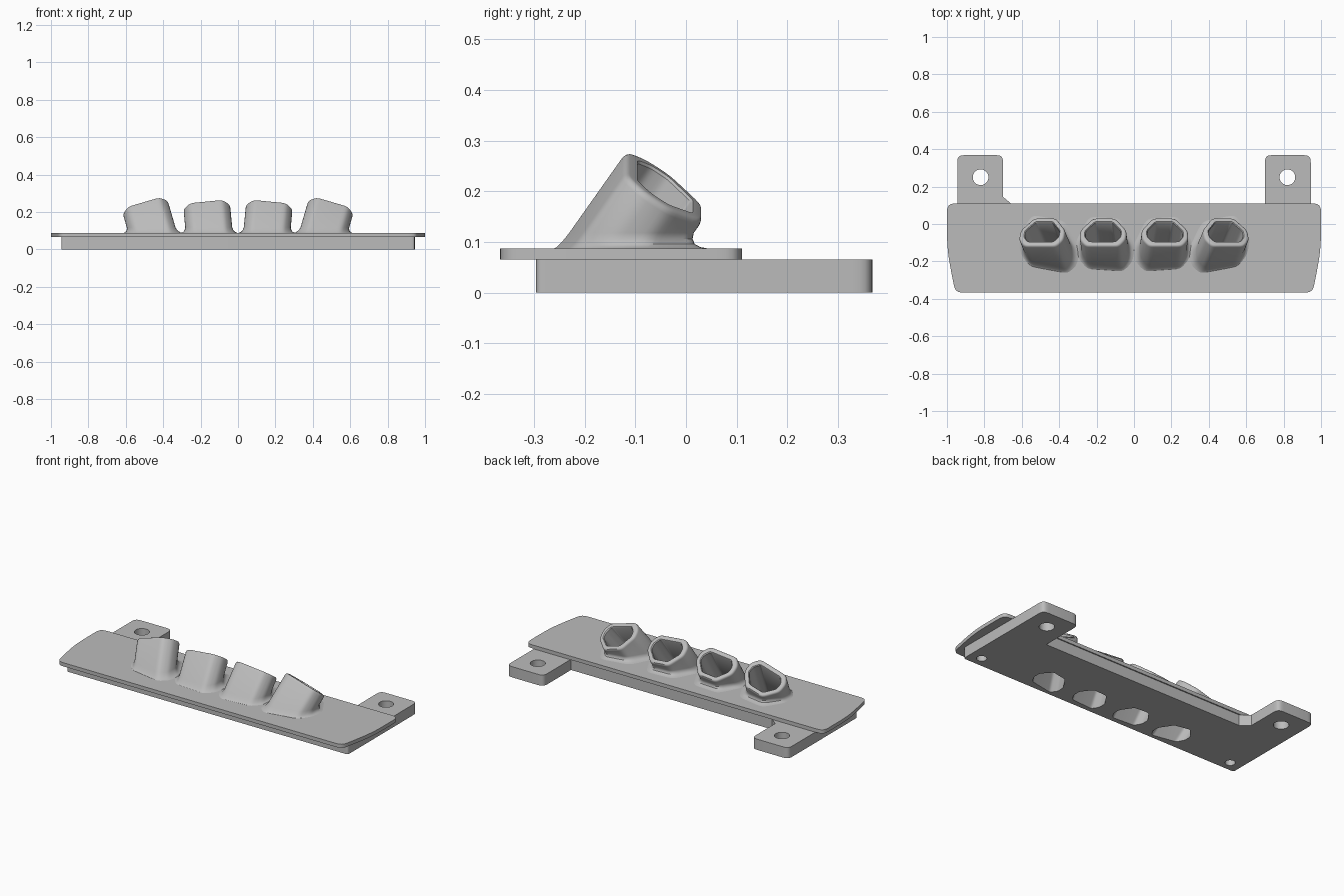
import bpy, bmesh
from mathutils import Vector

cube = bpy.data.objects.get("Cube")
if cube:
    bpy.data.objects.remove(cube, do_unlink=True)

grey = bpy.data.materials.new("plain_grey")
grey.use_nodes = True
grey.diffuse_color = (0.5, 0.5, 0.5, 1)
grey.node_tree.nodes["Principled BSDF"].inputs["Base Color"].default_value = (0.5, 0.5, 0.5, 1)

PLATE_TOP, PLATE_LOW = 0.087, 0.065


def rounded(corners, steps=6):
    """Outline from (x, y, trim) corners, each softened by a short curve."""
    pts = []
    for i, (x, y, r) in enumerate(corners):
        c = Vector((x, y))
        a = c + (Vector(corners[i - 1][:2]) - c).normalized() * r
        b = c + (Vector(corners[(i + 1) % len(corners)][:2]) - c).normalized() * r
        if r == 0:
            pts.append(c)
            continue
        for k in range(steps + 1):
            t = k / steps
            w = 0.586  # weight that makes a square corner circular
            k0, k1, k2 = (1 - t) ** 2, 2 * t * (1 - t) / w ** 0.65, t * t
            pts.append((a * k0 + c * k1 + b * k2) / (k0 + k1 + k2))
    return pts


def loft(name, rings, caps=True):
    """Skin a list of equal rings of 3D points."""
    bm = bmesh.new()
    rows = [[bm.verts.new(p) for p in ring] for ring in rings]
    n = len(rows[0])
    for lo, hi in zip(rows, rows[1:]):
        for i in range(n):
            j = (i + 1) % n
            bm.faces.new((lo[i], lo[j], hi[j], hi[i]))
    if caps:
        bm.faces.new(rows[0][::-1])
        bm.faces.new(rows[-1])
    bmesh.ops.recalc_face_normals(bm, faces=bm.faces)
    mesh = bpy.data.meshes.new(name)
    bm.to_mesh(mesh)
    bm.free()
    mesh.materials.append(grey)
    obj = bpy.data.objects.new(name, mesh)
    bpy.context.collection.objects.link(obj)
    return obj


def prism(name, outline, z0, z1):
    return loft(name, [[(p.x, p.y, z) for p in outline] for z in (z0, z1)])


def drill(name, x, y, radius, z1):
    circle = [Vector((x, y)) + Vector((radius, 0)) @ rot for rot in ROTATIONS]
    return prism(name, circle, -0.05, z1)


def activate(obj):
    bpy.ops.object.select_all(action="DESELECT")
    obj.select_set(True)
    bpy.context.view_layer.objects.active = obj


def cut(obj, cutters):
    activate(obj)
    for c in cutters:
        m = obj.modifiers.new("cut", "BOOLEAN")
        m.operation, m.solver, m.object = "DIFFERENCE", "EXACT", c
        bpy.ops.object.modifier_apply(modifier=m.name)


from mathutils import Matrix
ROTATIONS = [Matrix.Rotation(i * 6.283185 / 32, 2) for i in range(32)]

# Top plate with gently narrowing ends
half = [(1, 0.11, 0.05), (1, -0.14, 0.12), (0.955, -0.367, 0.045)]
plate = prism("top_plate", rounded(half + [(-x, y, r) for x, y, r in half[::-1]]),
              PLATE_LOW, PLATE_TOP)

# Base with two mounting tabs at the back
BACK = 0.103
base = prism("base_with_tabs", rounded([
    (0.945, -0.296, 0.02), (0.945, 0.368, 0.04), (0.7, 0.368, 0.04), (0.7, BACK, 0),
    (-0.65, BACK, 0), (-0.7, 0.145, 0), (-0.7, 0.368, 0.04), (-0.945, 0.368, 0.04),
    (-0.945, -0.296, 0.02)]), 0, PLATE_LOW)

# Nozzle cross-sections: flat front, sides, narrowing back
def section(half_points, r):
    pts = [(u, v, r) for u, v in half_points]
    return rounded(pts + [(-u, v, r) for u, v, r in pts[::-1]], 5)


outer = section([(0.09, -0.095), (0.125, -0.05), (0.125, 0.01), (0.06, 0.09)], 0.027)
bore = section([(0.07, -0.064), (0.094, -0.032), (0.094, 0.006), (0.045, 0.062)], 0.014)

nozzles, bores = [], []
for number, (x_end, lean) in enumerate([(-0.49, -0.06), (-0.165, -0.02),
                                        (0.165, 0.02), (0.49, 0.06)], 1):
    end = Vector((x_end, -0.04, 0.205))
    axis = Vector((lean, 0.145, 0.205)).normalized()
    across = Vector((axis.z, 0, -axis.x)).normalized()
    down = axis.cross(across)

    def ring(sec, shrink=0.0, back=0.0):
        """Section square to the axis, set back from the mouth."""
        return [end - axis * back + (across * p.x + down * p.y) * (1 - shrink) for p in sec]

    def level(sec, z, flare=0.0):
        """Section slid along the axis to a level height, optionally flared."""
        centre = end + axis * ((z - end.z) / axis.z)
        out = []
        for p, q in zip(sec, ring(sec)):
            q = q + axis * ((z - q.z) / axis.z)
            out.append(centre + (q - centre) * (1 + flare * (0.25 + 2 * p.y)))
        return out

    rings = [level(outer, z, f) for z, f in
             [(PLATE_TOP, 1), (0.09, 0.65), (0.096, 0.35), (0.106, 0.12), (0.118, 0)]]
    rings += [ring(outer, s, b) for s, b in
              [(0, 0.013), (0.02, 0.006), (0.055, 0.0015), (0.1, 0)]]
    rings += [ring(bore, -0.05, 0), ring(bore, 0, 0.005), level(bore, PLATE_TOP)]
    nozzles.append(loft(f"nozzle_{number}", rings, caps=False))
    bores.append(loft("bore_cutter", [level(bore, -0.03), level(bore, 0.12)]))

# Bores through both plates, tab holes and blind front holes
drills = [drill("hole_cutter", s * x, y, r, z) for s in (-1, 1)
          for x, y, r, z in [(0.82, 0.25, 0.042, 0.12), (0.87, -0.235, 0.028, 0.1)]]
cut(plate, bores)
cut(base, bores + drills)
for c in bores + drills:
    bpy.data.objects.remove(c, do_unlink=True)

# Smooth curved walls, keep crisp edges
for obj in [plate, base] + nozzles:
    activate(obj)
    bpy.ops.object.shade_smooth_by_angle(angle=0.6)
